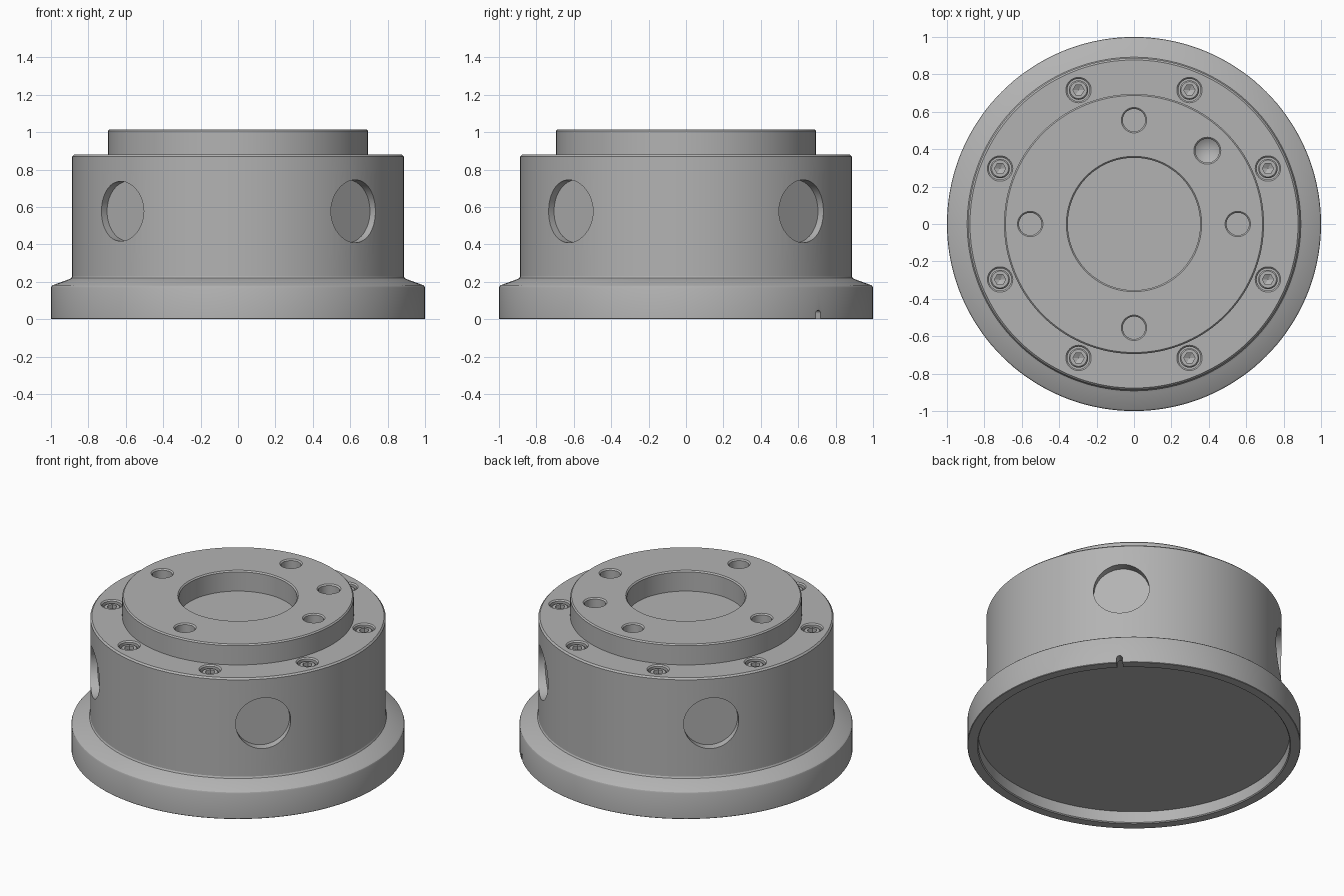
import bpy, bmesh, math
from mathutils import Matrix, Vector

if "Cube" in bpy.data.objects:
    bpy.data.objects.remove(bpy.data.objects["Cube"])

steel = bpy.data.materials.new("grey_steel")
steel.diffuse_color = (0.45, 0.45, 0.45, 1)
steel.use_nodes = True
steel.node_tree.nodes["Principled BSDF"].inputs["Base Color"].default_value = steel.diffuse_color


def finish(name, bm):
    bmesh.ops.recalc_face_normals(bm, faces=bm.faces)
    me = bpy.data.meshes.new(name)
    bm.to_mesh(me)
    bm.free()
    ob = bpy.data.objects.new(name, me)
    bpy.context.collection.objects.link(ob)
    me.materials.append(steel)
    return ob


def lathe(name, profile, steps=144, at=(0, 0, 0)):
    """Revolve (radius, height) points around z; both ends lie on the axis."""
    bm = bmesh.new()
    vs = [bm.verts.new((r, 0, z)) for r, z in profile]
    es = [bm.edges.new(p) for p in zip(vs, vs[1:])]
    bmesh.ops.spin(bm, geom=vs + es, axis=(0, 0, 1), cent=(0, 0, 0),
                   angle=math.tau, steps=steps, use_merge=True)
    bmesh.ops.remove_doubles(bm, verts=bm.verts, dist=1e-5)
    bmesh.ops.translate(bm, verts=bm.verts, vec=at)
    return finish(name, bm)


def cut(target, cutters):
    for c in cutters:
        c.hide_render = True
        m = target.modifiers.new(c.name, 'BOOLEAN')
        m.operation, m.solver, m.object = 'DIFFERENCE', 'EXACT', c
    bpy.context.view_layer.update()
    deps = bpy.context.evaluated_depsgraph_get()
    me = bpy.data.meshes.new_from_object(target.evaluated_get(deps))
    target.modifiers.clear()
    target.data = me
    for c in cutters:
        bpy.data.objects.remove(c)


def smooth(ob):
    bpy.ops.object.select_all(action='DESELECT')
    ob.select_set(True)
    bpy.context.view_layer.objects.active = ob
    bpy.ops.object.shade_smooth_by_angle(angle=math.radians(25))


def hole(name, r, top, floor, at, steps=40, tip=0.0):
    """Vertical hole with a small chamfered mouth and optional conical tip."""
    return lathe(name, [(0, floor - tip), (r, floor), (r, top - 0.008),
                        (r + 0.008, top), (r + 0.008, top + 0.05),
                        (0, top + 0.05)], steps, (at[0], at[1], 0))


def radial_hole(name, r, z, near, far, angle):
    bm = bmesh.new()
    d = Vector((math.cos(angle), math.sin(angle), 0))
    mat = Matrix.Translation(d * (near + far) / 2 + Vector((0, 0, z)))
    mat = mat @ Matrix.Rotation(angle, 4, 'Z') @ Matrix.Rotation(math.pi / 2, 4, 'Y')
    bmesh.ops.create_cone(bm, cap_ends=True, segments=48, radius1=r, radius2=r,
                          depth=far - near, matrix=mat)
    return finish(name, bm)


def polar(r, a):
    return (r * math.cos(a), r * math.sin(a))


# Stepped housing: flanged foot, drum, raised mounting face, recessed underside
housing = lathe("housing", [
    (0, 0.08), (0.935, 0.08), (0.935, 0.006), (0.941, 0), (0.997, 0), (1.0, 0.003),
    (1.0, 0.168), (0.997, 0.176), (0.99, 0.182), (0.905, 0.213), (0.892, 0.219),
    (0.887, 0.229), (0.887, 0.87), (0.877, 0.88), (0.695, 0.88),
    (0.695, 1.007), (0.687, 1.015), (0, 1.015)])

# Centre bore, four pin holes and one drilled hole in the mounting face
cutters = [hole("bore", 0.354, 1.015, 0.88, (0, 0), 96)]
for i in range(4):
    cutters.append(hole("pin_hole", 0.06, 1.015, 0.88,
                        polar(0.555, i * math.pi / 2)))
cutters.append(hole("drilled_hole", 0.064, 1.015, 0.91, (0.392, 0.392), tip=0.04))

# Shallow round pockets around the drum
for i in range(4):
    a = math.pi / 4 + i * math.pi / 2
    cutters.append(radial_hole("pocket", 0.16 if i == 2 else 0.168, 0.577,
                               0.83, 1.1, a))

# Small arched drain notch through the foot rim
cutters.append(radial_hole("drain", 0.018, 0.03, 0.9, 1.1, math.pi / 4))
bm = bmesh.new()
bmesh.ops.create_cube(bm, size=1, matrix=Matrix.Rotation(math.pi / 4, 4, 'Z')
                      @ Matrix.Translation((1.0, 0, 0.005))
                      @ Matrix.Diagonal((0.2, 0.036, 0.05, 1)))
cutters.append(finish("drain_slot", bm))

# Counterbores for the screws
bolt_spots = [polar(0.775, math.radians(22.5 + 45 * i)) for i in range(8)]
for p in bolt_spots:
    cutters.append(hole("counterbore", 0.06, 0.88, 0.80, p))
cut(housing, cutters)
smooth(housing)

# Socket head screws
for p in bolt_spots:
    screw = lathe("socket_screw", [(0, 0.795), (0.052, 0.795), (0.052, 0.857),
                                   (0.045, 0.864), (0, 0.864)], 32, (*p, 0))
    socket = lathe("hex_socket", [(0, 0.815), (0.03, 0.83), (0.03, 0.9), (0, 0.9)],
                   6, (*p, 0))
    cut(screw, [socket])
    smooth(screw)
